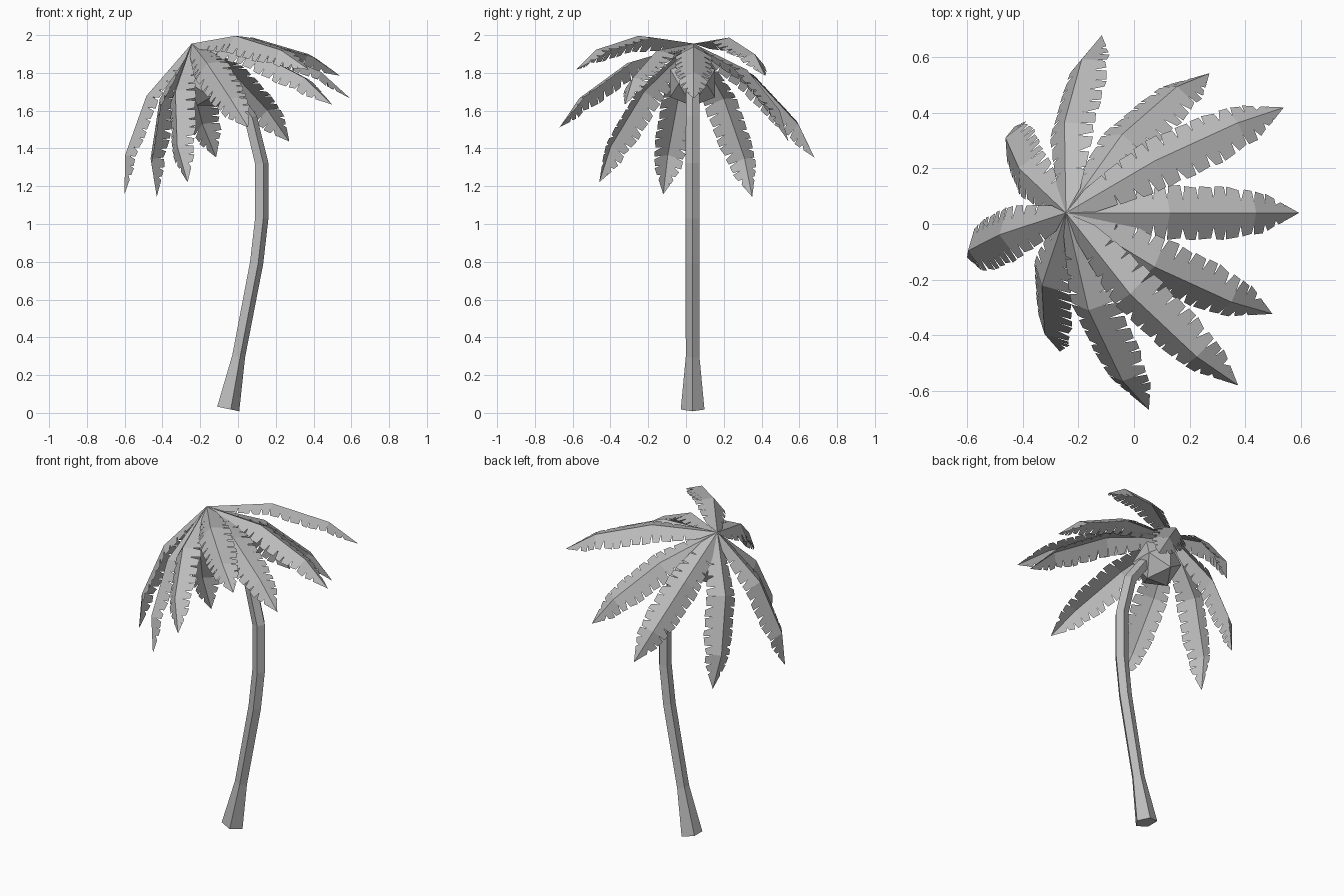
import bpy, bmesh, math, random
from mathutils import Vector, Matrix

random.seed(4)
cube = bpy.data.objects.get("Cube")
if cube:
    bpy.data.objects.remove(cube)

grey = bpy.data.materials.new("plain_grey")
grey.use_nodes = True
COLOUR = (0.5, 0.5, 0.5, 1)
grey.diffuse_color = COLOUR
grey.node_tree.nodes["Principled BSDF"].inputs["Base Color"].default_value = COLOUR


def finish(bm, name):
    """Turn a bmesh into a flat shaded mesh with the grey material."""
    mesh = bpy.data.meshes.new(name)
    bm.to_mesh(mesh)
    bm.free()
    mesh.materials.append(grey)
    return mesh


def add_object(name, mesh, matrix=Matrix()):
    obj = bpy.data.objects.new(name, mesh)
    bpy.context.scene.collection.objects.link(obj)
    obj.matrix_world = matrix
    return obj


def interpolate(points, s):
    """Piecewise linear value at s along a list of (s, value)."""
    for (a, va), (b, vb) in zip(points, points[1:]):
        if s <= b:
            return va + (vb - va) * (s - a) / (b - a)
    return points[-1][1]


# Trunk: five-sided rings swept along a bent path (x, z, radius)
MID_Y = 0.035
PATH = [(-0.058, 0.022, 0.066), (0.0, 0.30, 0.038), (0.095, 0.795, 0.039),
        (0.122, 1.03, 0.039), (0.122, 1.32, 0.039), (0.064, 1.56, 0.038),
        (-0.03, 1.69, 0.037), (-0.13, 1.78, 0.035)]
bm = bmesh.new()
rings = []
for i, (x, z, radius) in enumerate(PATH):
    before, after = PATH[max(i - 1, 0)], PATH[min(i + 1, len(PATH) - 1)]
    tangent = Vector((after[0] - before[0], 0, after[1] - before[1])).normalized()
    across = Vector((tangent.z, 0, -tangent.x))
    ring = []
    for k in range(5):
        angle = k * math.tau / 5
        offset = across * math.cos(angle) + Vector((0, math.sin(angle), 0))
        ring.append(bm.verts.new(Vector((x, MID_Y, z)) + offset * radius))
    rings.append(ring)
for low, high in zip(rings, rings[1:]):
    for k in range(5):
        n = (k + 1) % 5
        bm.faces.new((low[k], low[n], high[n], high[k]))
bm.faces.new(rings[0][::-1])
bm.faces.new(rings[-1])
add_object("trunk", finish(bm, "trunk"))

# Crown heart: faceted ball under the fronds, leaning with the trunk top
LEAN = math.radians(-30)
AXIS = Vector((math.sin(LEAN), 0, math.cos(LEAN)))
bm = bmesh.new()
bmesh.ops.create_icosphere(bm, subdivisions=1, radius=0.14)
add_object("crown_heart", finish(bm, "crown_heart"),
           Matrix.Translation((-0.14, MID_Y, 1.745)) @ Matrix.Rotation(LEAN, 4, 'Y'))

# Frond: arched midrib with two drooping, notched half blades
LENGTH = 0.888
RIB = [(0, 0), (0.359, 0.107), (0.696, 0.082), (LENGTH, 0)]
WIDTH = [(0, 0), (0.09, 0.045), (0.25, 0.08), (0.36, 0.097),
         (0.6, 0.095), (0.75, 0.07), (LENGTH, 0)]
CUTS = [0, 0.1, 0.18, 0.25, 0.31, 0.359, 0.42, 0.48, 0.54, 0.59,
        0.645, 0.696, 0.745, 0.79, 0.83, LENGTH]
DROOP = 0.55


def blade_point(s, reach, side):
    w = interpolate(WIDTH, s) * reach
    return Vector((s, side * w, interpolate(RIB, s) - DROOP * w))


def make_frond():
    bm = bmesh.new()

    def face(points, side):
        verts = [bm.verts.new(p) for p in points]
        bm.faces.new(verts if side < 0 else verts[::-1])

    for side in (-1, 1):
        for i, (a, b) in enumerate(zip(CUTS, CUTS[1:])):
            # unbroken strip beside the midrib
            inner = random.uniform(0.45, 0.6)
            if b == LENGTH:
                face([blade_point(a, 0, side), blade_point(a, 1, side),
                      blade_point(b, 0, side)], side)
                continue
            if a == 0:
                face([blade_point(0, 0, side), blade_point(b, 1, side),
                      blade_point(b, 0, side)], side)
                continue
            face([blade_point(a, 0, side), blade_point(a, inner, side),
                  blade_point(b, inner, side), blade_point(b, 0, side)], side)
            # outer leaflet, narrowed at its rim to leave a notch
            gap = random.uniform(0.006, 0.024) if i > 1 else 0
            face([blade_point(a, inner, side), blade_point(a + gap, 1, side),
                  blade_point(b - 0.002, random.uniform(0.92, 1.04), side),
                  blade_point(b, inner, side)], side)
    bmesh.ops.remove_doubles(bm, verts=bm.verts, dist=0.0005)
    return finish(bm, "frond")


# Ten fronds fan out from one point to these tips
CROWN = Vector((-0.245, 0.04, 1.955))
TIPS = [(-0.117, 0.675, 1.357), (0.271, 0.542, 1.437), (0.54, 0.42, 1.785),
        (0.594, 0.04, 1.665), (0.497, -0.323, 1.633), (0.379, -0.585, 1.817),
        (0.055, -0.672, 1.51), (-0.267, -0.46, 1.22), (-0.6, -0.12, 1.16),
        (-0.43, 0.35, 1.145)]
frond_mesh = make_frond()
for i, tip in enumerate(TIPS):
    along = (Vector(tip) - CROWN).normalized()
    normal = (AXIS - along * AXIS.dot(along)).normalized()
    sideways = normal.cross(along)
    turn = Matrix((along, sideways, normal)).transposed().to_4x4()
    add_object(f"frond_{i + 1}", frond_mesh, Matrix.Translation(CROWN) @ turn)
